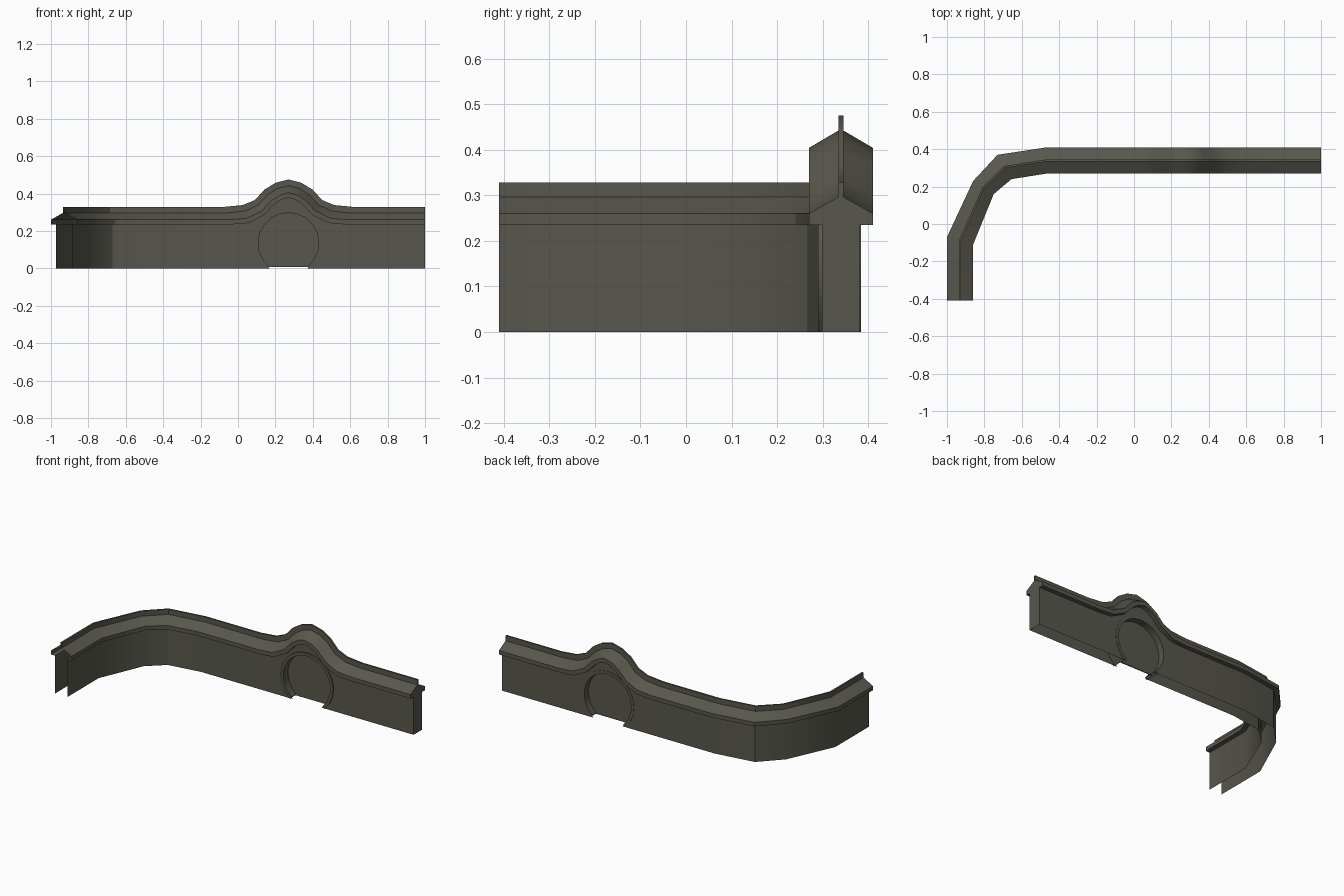
import bpy, bmesh, math
from mathutils import Vector

if "Cube" in bpy.data.objects:
    bpy.data.objects.remove(bpy.data.objects["Cube"])

stone = bpy.data.materials.new("dark_stone")
stone.diffuse_color = (0.096, 0.096, 0.075, 1)
stone.use_nodes = True
stone.node_tree.nodes["Principled BSDF"].inputs["Base Color"].default_value = stone.diffuse_color

# Plan of the bend: far (outer) and near (inner) eave edges
OUTER = [(-1, -.41), (-1, -.07), (-.86, .23), (-.73, .37), (-.465, .41)]
INNER = [(-.86, -.41), (-.86, -.11), (-.75, .16), (-.655, .24), (-.465, .27)]
EAVE = .235
FIN = .093
# Hump over the round gate: eave bottom and matching fin top (x from gate centre, z)
GX, GZ, GR = .27, .135, .17
HALF_BASE = [(-.30, EAVE), (-.215, .242), (-.13, .285), (-.075, .342), (-.038, .367), (0, .378)]
HALF_TOP = [(-.35, .328), (-.245, .338), (-.18, .365), (-.13, .42), (-.07, .457), (0, .475)]


def mirrored(half):
    return half + [(-x, z) for x, z in reversed(half[:-1])]


BASE, TOP = mirrored(HALF_BASE), mirrored(HALF_TOP)


def finish(name, bm):
    bmesh.ops.remove_doubles(bm, verts=bm.verts, dist=1e-5)
    bmesh.ops.recalc_face_normals(bm, faces=bm.faces)
    me = bpy.data.meshes.new(name)
    bm.to_mesh(me)
    bm.free()
    me.materials.append(stone)
    ob = bpy.data.objects.new(name, me)
    bpy.context.collection.objects.link(ob)
    bpy.context.view_layer.objects.active = ob
    ob.select_set(True)
    bpy.ops.object.shade_smooth_by_angle(angle=math.radians(30))
    ob.select_set(False)


def face(bm, pts):
    bm.faces.new([bm.verts.new(p) for p in pts])


# Stations: function of (u = across -1..1, t = 0 eave bottom .. 1 fin top)
def bend_station(o, i):
    o, i = Vector(o), Vector(i)
    def at(u, t):
        p = (o + i) / 2 + u * (i - o) / 2
        return (p.x, p.y, EAVE + t * FIN)
    return at


def straight_station(b, top):
    def at(u, t):
        return (GX + b[0] + t * (top[0] - b[0]), .34 - .07 * u, b[1] + t * (top[1] - b[1]))
    return at


bend = [bend_station(o, i) for o, i in zip(OUTER, INNER)]
stations = bend + [straight_station(b, t) for b, t in zip(BASE, TOP)]
stations.append(straight_station((1 - GX, EAVE), (1 - GX, EAVE + FIN)))

# Sloping cap with a thin upright ridge fin, closed at the right end
profile = [(-.6, 0), (-1, 0), (-1, .27), (-.08, .66), (-.08, 1),
           (.08, 1), (.08, .66), (1, .27), (1, 0), (.6, 0)]
bm = bmesh.new()
rows = [[bm.verts.new(s(u, t)) for u, t in profile] for s in stations]
for a, b in zip(rows, rows[1:]):
    for k in range(len(profile) - 1):
        bm.faces.new((a[k], a[k + 1], b[k + 1], b[k]))
bm.faces.new(rows[-1])
finish("wall_cap", bm)


def base_z(x):
    d = x - GX
    for (x0, z0), (x1, z1) in zip(BASE, BASE[1:]):
        if x0 <= d <= x1:
            return z0 + (z1 - z0) * (d - x0) / (x1 - x0)
    return EAVE


# Two wall sheets, with a round gate cut through the straight run
W = .6
cols = [GX - GR * math.cos(math.radians(18 * k)) for k in range(11)]
edges = sorted(set([-.465, 1.0] + [GX + b[0] for b in BASE] + cols))
bm = bmesh.new()
for u in (-W, W):
    for a, b in zip(bend, bend[1:]):
        p, q = a(u, 0), b(u, 0)
        face(bm, [(p[0], p[1], 0), (q[0], q[1], 0), q, p])
    y = .34 - .07 * u

    def rim(x, sign):
        # faceted gate outline height at x
        for k in range(10):
            if cols[k] - 1e-6 <= x <= cols[k + 1] + 1e-6:
                f = (x - cols[k]) / (cols[k + 1] - cols[k])
                h0 = math.sin(math.radians(18 * k))
                h1 = math.sin(math.radians(18 * k + 18))
                return max(0, GZ + sign * GR * (h0 + f * (h1 - h0)))

    for x0, x1 in zip(edges, edges[1:]):
        if x1 - x0 < 1e-5:
            continue
        if x0 < cols[0] - 1e-6 or x1 > cols[-1] + 1e-6:
            face(bm, [(x0, y, 0), (x1, y, 0), (x1, y, base_z(x1)), (x0, y, base_z(x0))])
            continue
        face(bm, [(x0, y, rim(x0, 1)), (x1, y, rim(x1, 1)), (x1, y, base_z(x1)), (x0, y, base_z(x0))])
        if rim(x0, -1) + rim(x1, -1) > 1e-4:
            face(bm, [(x0, y, 0), (x1, y, 0), (x1, y, rim(x1, -1)), (x0, y, rim(x0, -1))])
ya, yb = .34 - .07 * W, .34 + .07 * W
face(bm, [(1, ya, 0), (1, yb, 0), (1, yb, EAVE), (1, ya, EAVE)])
finish("wall", bm)

# Gate frame: ring open at the ground
START, STEPS = -49, 16
angles = [math.radians(START + (180 - 2 * START) * k / STEPS) for k in range(STEPS + 1)]


def ring_pt(a, r, y):
    return (GX + r * math.cos(a), y, max(0, GZ + r * math.sin(a)))


bm = bmesh.new()
section = [(.181, .29), (.162, .29), (.162, .384), (.181, .384)]
rows = [[bm.verts.new(ring_pt(a, r, y)) for r, y in section] for a in angles]
for a, b in zip(rows, rows[1:]):
    for k in range(4):
        bm.faces.new((a[k], a[(k + 1) % 4], b[(k + 1) % 4], b[k]))
bm.faces.new(rows[0])
bm.faces.new(rows[-1])
finish("gate_frame", bm)

# Door panel recessed in the middle of the wall
bm = bmesh.new()
front = [bm.verts.new(ring_pt(a, .17, .337)) for a in angles]
back = [bm.verts.new(ring_pt(a, .17, .343)) for a in angles]
bm.faces.new(front)
bm.faces.new(back)
for k in range(len(front)):
    j = (k + 1) % len(front)
    bm.faces.new((front[k], front[j], back[j], back[k]))
finish("gate_door", bm)
